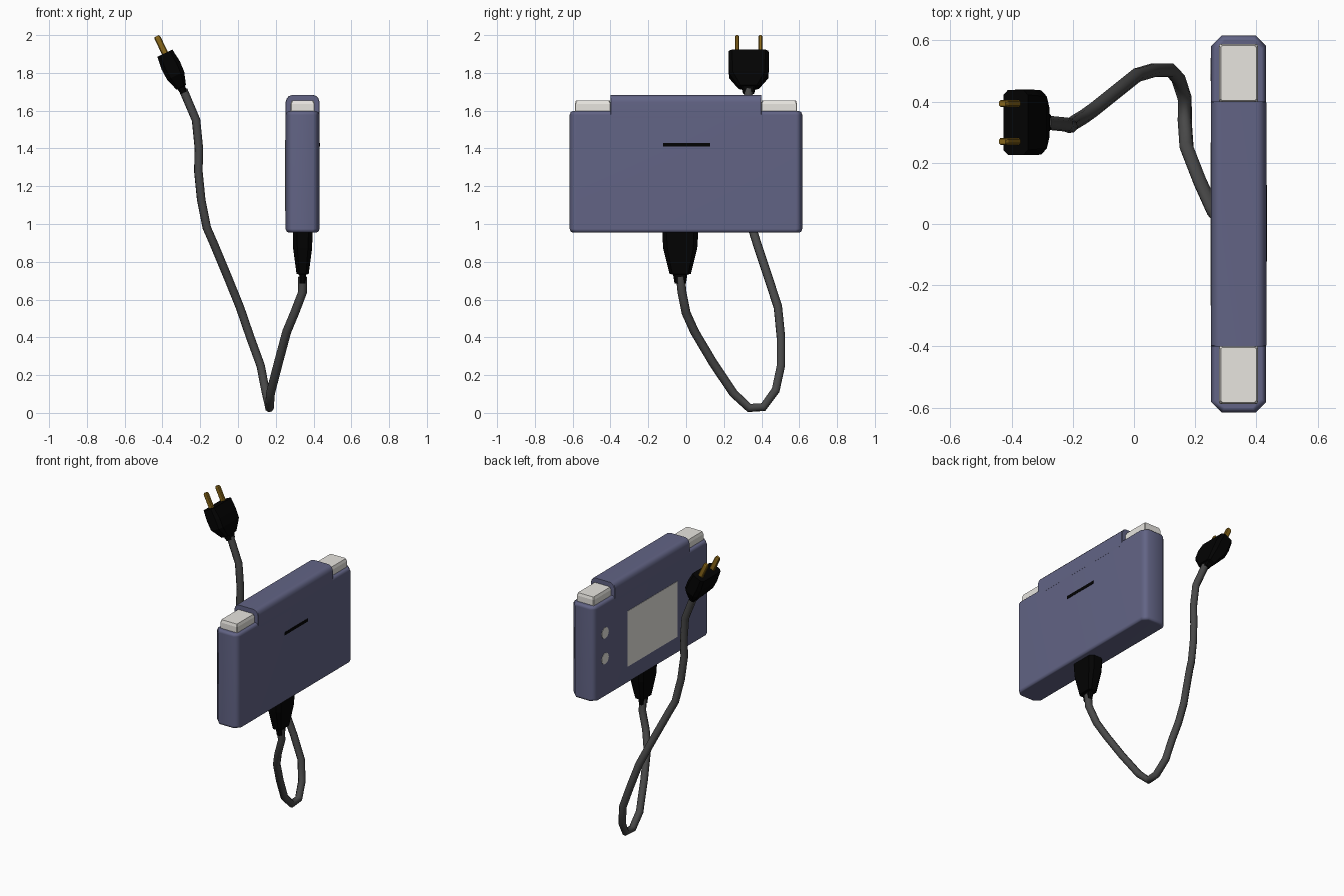
import bpy, bmesh, math
from mathutils import Matrix, Vector

if "Cube" in bpy.data.objects:
    bpy.data.objects.remove(bpy.data.objects["Cube"])


def material(name, rgb):
    m = bpy.data.materials.new(name)
    m.diffuse_color = (*rgb, 1)
    m.use_nodes = True
    m.node_tree.nodes["Principled BSDF"].inputs["Base Color"].default_value = m.diffuse_color
    return m


BLUE = material("slate_blue", (0.122, 0.127, 0.235))
WHITE = material("off_white", (0.8, 0.78, 0.74))
BLACK = material("plug_black", (0.0008, 0.0008, 0.0008))
RUBBER = material("cable_grey", (0.065, 0.065, 0.065))
BRASS = material("brass", (0.25, 0.135, 0.01))


def finish(name, bm, mat, matrix, smooth=None):
    bmesh.ops.recalc_face_normals(bm, faces=bm.faces)
    me = bpy.data.meshes.new(name)
    bm.to_mesh(me)
    bm.free()
    me.materials.append(mat)
    ob = bpy.data.objects.new(name, me)
    ob.matrix_world = matrix
    bpy.context.collection.objects.link(ob)
    if smooth:
        bpy.ops.object.select_all(action='DESELECT')
        ob.select_set(True)
        bpy.context.view_layer.objects.active = ob
        bpy.ops.object.shade_smooth_by_angle(angle=math.radians(smooth))
        mod = ob.modifiers.new("weighted", 'WEIGHTED_NORMAL')
        mod.keep_sharp = True
    return ob


def loft(name, sections, mat, matrix=Matrix(), smooth=None):
    """Stack of chamfered rectangles: (z, half_x, half_y, chamfer)."""
    bm = bmesh.new()
    rings = []
    for z, hx, hy, c in sections:
        pts = [(hx, -hy + c), (hx, hy - c), (hx - c, hy), (-hx + c, hy),
               (-hx, hy - c), (-hx, -hy + c), (-hx + c, -hy), (hx - c, -hy)]
        rings.append([bm.verts.new((x, y, z)) for x, y in pts])
    for a, b in zip(rings, rings[1:]):
        for i in range(8):
            j = (i + 1) % 8
            bm.faces.new((a[i], a[j], b[j], b[i]))
    bm.faces.new(rings[0][::-1])
    bm.faces.new(rings[-1])
    return finish(name, bm, mat, matrix, smooth)


def box(name, lo, hi, mat):
    bm = bmesh.new()
    bmesh.ops.create_cube(bm, size=1)
    size = [b - a for a, b in zip(lo, hi)]
    mid = [(a + b) / 2 for a, b in zip(lo, hi)]
    bmesh.ops.scale(bm, vec=size, verts=bm.verts)
    return finish(name, bm, mat, Matrix.Translation(mid))


CX = 0.342
HX = 0.090
at_body = Matrix.Translation((CX, 0, 0))

# Main case and its raised, rounded middle section
loft("case", [(0.955, HX - 0.016, 0.600, 0.028), (0.960, HX - 0.006, 0.611, 0.032),
              (0.974, HX, 0.616, 0.034), (1.578, HX, 0.616, 0.034),
              (1.592, HX - 0.007, 0.610, 0.032), (1.597, HX - 0.016, 0.600, 0.028)],
     BLUE, at_body, 50)
loft("case_top", [(1.56, HX + 0.0005, 0.4, 0.003), (1.645, HX + 0.0005, 0.4, 0.003),
                  (1.665, HX - 0.006, 0.4, 0.003), (1.677, HX - 0.017, 0.4, 0.003),
                  (1.682, HX - 0.032, 0.4, 0.003)], BLUE, at_body, 35)

# White shoulder buttons in the two end notches
for side, name in ((1, "back"), (-1, "front")):
    loft("shoulder_button_" + name,
         [(1.58, 0.064, 0.095, 0.004), (1.635, 0.064, 0.095, 0.004),
          (1.653, 0.058, 0.090, 0.006)],
         WHITE, Matrix.Translation((CX, side * 0.493, 0)))

# Panel and two round dots on the left face
left = CX - HX
box("side_panel", (left - 0.002, -0.267, 1.07), (left + 0.004, 0.267, 1.445), WHITE)
for i, z in enumerate((1.217, 1.39)):
    bm = bmesh.new()
    bmesh.ops.create_cone(bm, cap_ends=True, segments=16, radius1=0.037,
                          radius2=0.037, depth=0.005)
    finish(f"dot_{i + 1}", bm, WHITE,
           Matrix.Translation((left, 0.505, z)) @ Matrix.Rotation(math.pi / 2, 4, 'Y'))

# Slot on the right face
right = CX + HX
box("slot", (right - 0.004, -0.122, 1.409), (right + 0.002, 0.128, 1.429), BLACK)

# Connector under the case
loft("connector", [(0.685, 0.016, 0.030, 0.009), (0.733, 0.018, 0.038, 0.009),
                   (0.735, 0.032, 0.056, 0.014), (0.87, 0.050, 0.090, 0.022),
                   (0.93, 0.052, 0.094, 0.022), (0.965, 0.052, 0.094, 0.022)],
     BLACK, Matrix.Translation((CX, -0.031, 0)))

# Tilted wall plug with two prongs
axis = Vector((-0.43, 0, 0.90)).normalized()
plug = Matrix.Translation((-0.287, 0.332, 1.695)) @ Matrix.Rotation(
    math.atan2(axis.x, axis.z), 4, 'Y')
loft("wall_plug", [(0.0, 0.018, 0.030, 0.008), (0.03, 0.022, 0.036, 0.008),
                   (0.032, 0.028, 0.056, 0.012), (0.10, 0.050, 0.105, 0.02),
                   (0.16, 0.053, 0.107, 0.02), (0.232, 0.044, 0.106, 0.016)],
     BLACK, plug)
for i, y in enumerate((-0.062, 0.062)):
    loft(f"prong_{i + 1}", [(0.21, 0.017, 0.011, 0.005), (0.322, 0.017, 0.011, 0.005),
                            (0.332, 0.012, 0.008, 0.003)],
         BRASS, plug @ Matrix.Translation((0, y, 0)))

# Cable hanging from the connector up to the plug
path = [(.342, -.03, .72), (.342, -.022, .64), (.30, .0, .53), (.258, .045, .43),
        (.215, .14, .27), (.172, .25, .105), (.166, .335, .026), (.166, .41, .031),
        (.145, .475, .12), (.12, .503, .25), (.065, .503, .4), (.01, .487, .56),
        (-.055, .435, .72), (-.13, .375, .90), (-.165, .35, .98), (-.195, .332, 1.13),
        (-.21, .32, 1.28), (-.207, .32, 1.40), (-.222, .325, 1.55), (-.29, .332, 1.71)]
cv = bpy.data.curves.new("cable", 'CURVE')
cv.dimensions = '3D'
cv.bevel_depth = 0.0235
cv.bevel_resolution = 2
cv.use_fill_caps = True
sp = cv.splines.new('POLY')
sp.points.add(len(path) - 1)
for p, co in zip(sp.points, path):
    p.co = (*co, 1)
sp.use_smooth = True
cv.materials.append(RUBBER)
bpy.context.collection.objects.link(bpy.data.objects.new("cable", cv))
